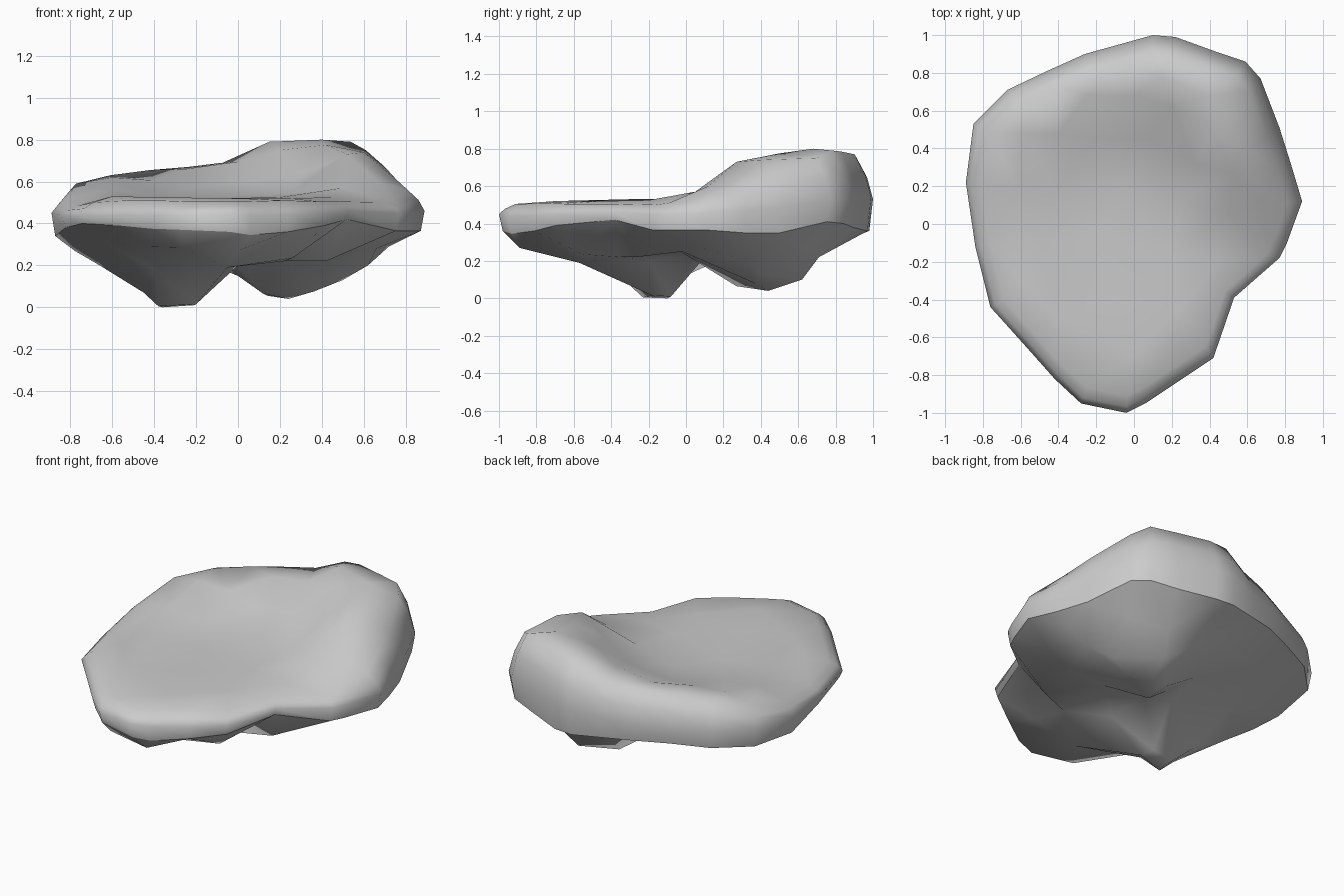
import bpy, bmesh
from mathutils import Vector
from mathutils.geometry import delaunay_2d_cdt

# Rim of the boulder, anticlockwise from the back:
# plan x, plan y, then heights of underside crease, widest line and top shoulder
RIM = [(.10, 1.0, .36, .53, .755), (-.08, .95, .37, .50, .69), (-.26, .90, .38, .49, .67),
       (-.46, .81, .38, .48, .655), (-.67, .71, .37, .48, .63), (-.85, .53, .36, .47, .59),
       (-.89, .22, .34, .45, .52), (-.84, -.12, .38, .44, .485), (-.76, -.44, .40, .44, .50),
       (-.58, -.64, .39, .44, .51), (-.42, -.82, .375, .44, .51), (-.28, -.95, .37, .44, .505),
       (-.04, -1.0, .36, .45, .505), (.06, -.95, .345, .44, .505), (.24, -.83, .36, .44, .51),
       (.42, -.71, .39, .45, .505), (.53, -.39, .42, .46, .505), (.77, -.18, .365, .45, .50),
       (.81, -.10, .365, .45, .51), (.89, .12, .365, .46, .56), (.83, .32, .35, .47, .61),
       (.77, .51, .35, .49, .67), (.67, .77, .41, .52, .75), (.59, .86, .40, .53, .79),
       (.44, .91, .38, .54, .785), (.22, .99, .36, .54, .77)]

# Worn top with a raised ridge curving round the back (x, y, z)
TOP = [(0, -.7, .52), (-.4, -.5, .525), (-.6, -.3, .53), (-.6, -.08, .53), (-.5, -.1, .52),
       (-.1, -.4, .52), (.25, -.45, .52), (.45, -.2, .525), (.2, -.15, .525), (-.2, -.05, .515),
       (-.4, .2, .53), (-.62, .2, .56), (-.6, .48, .62), (-.4, .48, .605), (-.05, .2, .53),
       (.25, .12, .545), (.5, .05, .57), (.67, .12, .60), (.52, .27, .73), (.32, .32, .64),
       (.6, .4, .74), (.42, .5, .775), (.05, .45, .60), (-.2, .45, .575), (.2, .62, .75),
       (.4, .68, .80), (.15, .78, .79), (0, .68, .695), (-.25, .68, .66)]

# Underside with two blunt feet (x, y, z)
BOTTOM = [(0, -.89, .27), (-.27, -.85, .285), (-.05, -.57, .19), (.26, -.55, .235),
          (.22, -.35, .22), (.42, -.27, .22), (-.45, -.58, .29), (-.4, -.42, .18),
          (-.63, -.35, .31), (-.38, -.23, .005), (-.36, -.1, 0), (-.2, -.18, .015),
          (-.21, -.08, .01), (-.45, -.2, .07), (-.47, -.05, .10), (-.78, .1, .27),
          (-.66, .0, .20), (-.5, .3, .26), (-.18, .1, .22), (-.03, .05, .23), (0, -.2, .20),
          (.2, -.03, .25), (.45, -.02, .25), (-.1, .4, .22), (.0, .28, .15), (.12, .27, .065),
          (.14, .45, .055), (.24, .44, .04), (.36, .38, .075), (.5, .4, .13), (.3, .62, .10),
          (.62, .32, .20), (.66, .05, .28), (.35, .71, .22), (.05, .7, .26), (-.4, .6, .33),
          (.55, .62, .27), (.72, .3, .29)]

bm = bmesh.new()
n = len(RIM)


def ring(scale, z_of):
    return [bm.verts.new((p[0] * scale, p[1] * scale, z_of(*p[2:]))) for p in RIM]


def cap(edge, samples):
    """Fill an edge ring with a surface running through the sample points."""
    verts = edge + [bm.verts.new(s) for s in samples]
    flat = [Vector(v.co.xy) for v in verts]
    coords, _, tris, origin, _, _ = delaunay_2d_cdt(flat, [], [list(range(n))], 1, 1e-5)
    for tri in tris:
        bm.faces.new([verts[origin[i][0]] for i in tri])


# Rounded side band between shoulder and crease
shoulder = ring(.91, lambda c, r, s: s)
bands = [shoulder, ring(.968, lambda c, r, s: r + .52 * (s - r)), ring(1, lambda c, r, s: r),
         ring(.98, lambda c, r, s: c)]
for a, b in zip(bands, bands[1:]):
    for i in range(n):
        j = (i + 1) % n
        bm.faces.new((a[i], b[i], b[j], a[j]))
cap(shoulder, TOP)
cap(bands[-1], BOTTOM)

bmesh.ops.recalc_face_normals(bm, faces=bm.faces)
for f in bm.faces:
    f.smooth = True
# Hard crease where the side meets the underside
for i in range(n):
    bm.edges.get((bands[-1][i], bands[-1][(i + 1) % n])).smooth = False

mesh = bpy.data.meshes.new("boulder")
bm.to_mesh(mesh)
bm.free()
boulder = bpy.data.objects.new("boulder", mesh)
bpy.context.collection.objects.link(boulder)
